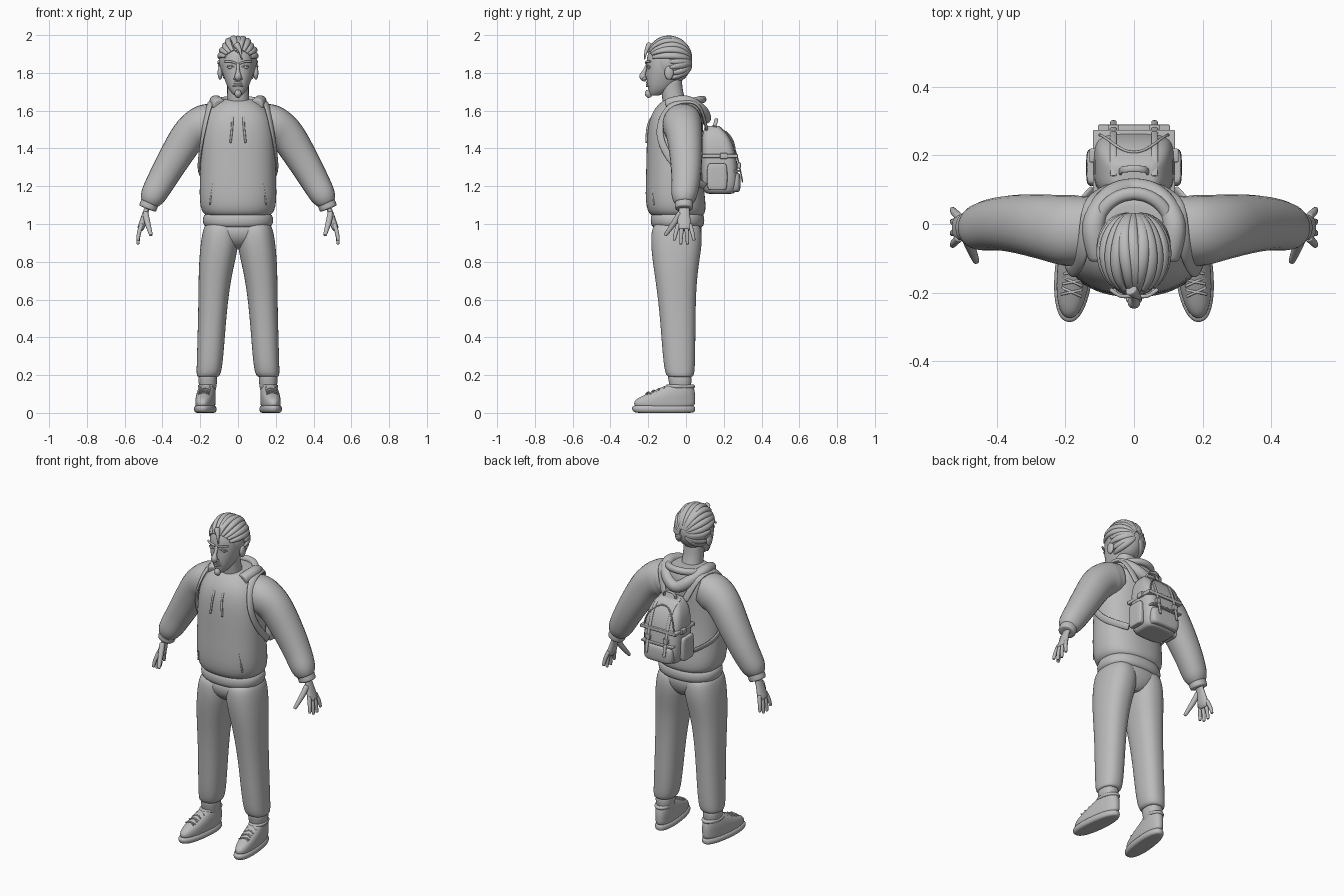
import bpy, bmesh, math, random
from mathutils import Vector, Matrix

random.seed(4)
if "Cube" in bpy.data.objects:
    bpy.data.objects.remove(bpy.data.objects["Cube"], do_unlink=True)

grey = bpy.data.materials.new("plain grey")
grey.use_nodes = True
grey.diffuse_color = (.5, .5, .5, 1)
grey.node_tree.nodes["Principled BSDF"].inputs["Base Color"].default_value = grey.diffuse_color

ORIGIN = (0, 0, 0)
HEAD = (0, -.09, 1.86)
PACK = (0, .18, 1.16)
SIDEWAYS, FORWARD, UPRIGHT = Vector((1, 0, 0)), Vector((0, 1, 0)), Vector((0, 0, 1))


def finish(name, bm, at, level=0, bevel=0):
    """Turn a bmesh into a smooth grey object placed at a point."""
    bmesh.ops.recalc_face_normals(bm, faces=bm.faces)
    for face in bm.faces:
        face.smooth = True
    mesh = bpy.data.meshes.new(name)
    bm.to_mesh(mesh)
    bm.free()
    mesh.materials.append(grey)
    obj = bpy.data.objects.new(name, mesh)
    obj.location = at
    bpy.context.scene.collection.objects.link(obj)
    if bevel:
        modifier = obj.modifiers.new("bevel", "BEVEL")
        modifier.width, modifier.segments = bevel, 3
    if level:
        modifier = obj.modifiers.new("subdivision", "SUBSURF")
        modifier.levels = modifier.render_levels = level
    return obj


def skin(name, rings, at, closed, level):
    """Bridge point rings into one surface with softened ends."""
    def inset(ring):
        middle = sum(ring, Vector()) / len(ring)
        return [point.lerp(middle, .3) for point in ring]
    bm = bmesh.new()
    if not closed:
        rings = [inset(rings[0])] + rings + [inset(rings[-1])]
    loops = [[bm.verts.new(point) for point in ring] for ring in rings]
    if closed:
        loops.append(loops[0])
    else:
        bm.faces.new(loops[0])
        bm.faces.new(loops[-1])
    for low, high in zip(loops, loops[1:]):
        for i in range(len(low)):
            bm.faces.new((low[i - 1], low[i], high[i], high[i - 1]))
    return finish(name, bm, at, level)


def oval(power, count):
    """Points of a unit superellipse."""
    def bend(value):
        return math.copysign(abs(value) ** (2 / power), value)
    angles = [math.tau * (i + .5) / count for i in range(count)]
    return [(bend(math.cos(angle)), bend(math.sin(angle))) for angle in angles]


def spline(rows, steps=3):
    """Smooth curve through every row."""
    curve = []
    for i in range(len(rows) - 1):
        four = rows[max(i - 1, 0)], rows[i], rows[i + 1], rows[min(i + 2, len(rows) - 1)]
        for t in (step / steps for step in range(steps)):
            curve.append([q + t * (r - p + t * (2 * p - 5 * q + 4 * r - s + t * (3 * q - p - 3 * r + s))) / 2
                          for p, q, r, s in zip(*four)])
    return curve + [rows[-1]]


def stack(name, rows, side=1, at=ORIGIN, power=2.3):
    """Level sections: (z, half width, front, back) or (z, inner, outer, front, back)."""
    rings = []
    for z, *across, front, back in rows:
        inner, outer = across if len(across) == 2 else (-across[0], across[0])
        rings.append([Vector((side * (inner + outer + (outer - inner) * u) / 2,
                              (front + back + (back - front) * v) / 2, z))
                      for u, v in oval(power, 24)])
    return skin(name, rings, at, False, 2)


def tube(name, path, radius=None, side=1, at=ORIGIN, axis=FORWARD, thick=1, centre=None, closed=False):
    """Sweep along points; without a radius, each point carries its own. The thin way faces centre."""
    if not closed:
        path = spline(path)
    points = [Vector((side * p[0], p[1], p[2])) for p in path]
    last, rings = len(points) - 1, []
    for i, point in enumerate(points):
        ahead = points[0 if closed and i == last else min(i + 1, last)]
        behind = points[i - 1 if closed else max(i - 1, 0)]
        along = (ahead - behind).normalized()
        guide = along.cross(point - centre) if centre else axis
        wide = (guide - along * guide.dot(along)).normalized()
        deep = along.cross(wide) * thick
        size = radius or path[i][3]
        rings.append([point + (wide * u + deep * v) * size for u, v in oval(2.2, 12)])
    return skin(name, rings, at, closed, 1)


def hoop(width, depth, y, z, tilt):
    """Level oval path, lowered at the front by the tilt."""
    angles = [math.tau * i / 24 for i in range(24)]
    return [(width * math.sin(a), y - depth * math.cos(a), z - tilt * math.cos(a)) for a in angles]


def solid(maker, name, place, size, at, bevel=0, **options):
    """Scaled ball or block."""
    bm = bmesh.new()
    maker(bm, matrix=Matrix.Translation(place) @ Matrix.Diagonal((*size, 1)), **options)
    return finish(name, bm, at, bevel=bevel)


def ball(name, place, radii):
    return solid(bmesh.ops.create_uvsphere, name, place, radii, HEAD, u_segments=24, v_segments=16, radius=1)


def block(name, place, size):
    return solid(bmesh.ops.create_cube, name, place, size, PACK, bevel=.004)


# Hooded top
stack("hoodie_body", [(1.04, .18, -.19, .1), (1.1, .21, -.22, .11), (1.3, .2, -.21, .08),
                      (1.5, .2, -.21, .09), (1.6, .17, -.18, .1), (1.66, .1, -.12, .08)])
stack("hoodie_hem", [(.98, .19, -.19, .1), (1.06, .19, -.19, .1)])
tube("collar", hoop(.11, .11, -.02, 1.64, .02), .02, axis=UPRIGHT, closed=True)
hood = [(.1, -.1, 1.63), (.12, 0, 1.65), (.07, .08, 1.6)]
tube("hood", hood + [(0, .1, 1.56)] + [(-x, y, z) for x, y, z in reversed(hood)], .035, axis=UPRIGHT)

# Trouser seat and neck
stack("trouser_seat", [(.87, .04, -.12, .04), (.92, .17, -.18, .08), (1, .18, -.18, .09)])
tube("neck", [(0, -.04, 1.56, .07), (0, -.07, 1.68, .06), (0, -.08, 1.77, .06)])

# Head and face
stack("head", [(-.18, .02, -.1, -.05), (-.15, .05, -.11, .01), (-.1, .07, -.12, .06),
               (-.04, .09, -.12, .11), (.04, .09, -.12, .12), (.1, .06, -.08, .06)], at=HEAD)
tube("nose", [(0, -.11, -.01, .01), (0, -.13, -.05, .01), (0, -.14, -.08, .02), (0, -.12, -.1, .01)],
     at=HEAD, axis=SIDEWAYS)
for part, z in (("moustache", -.11), ("upper_lip", -.12), ("lower_lip", -.13)):
    tube(part, [(-.03, -.1, z), (0, -.12, z), (.03, -.1, z)], .005, at=HEAD, axis=UPRIGHT)
tube("goatee", [(0, -.11, -.15, .01), (0, -.11, -.17, .02), (0, -.1, -.19, .01)], at=HEAD, axis=SIDEWAYS)

# Hair: a cap covered with swept locks
ball("hair_cap", (0, .01, 0), (.1, .11, .12))
for roll in range(-135, 136, 15):
    start = 22 + .3 * abs(roll) if abs(roll) < 80 else 92
    drift, lift = random.uniform(-.1, .1), random.uniform(.97, 1.03)
    lock = []
    for step in range(9):
        t = math.radians(start + (168 - start) * step / 8)
        a = math.radians(roll) + drift * math.sin(2 * t)
        out = lift * math.sin(t)
        lock.append((.1 * out * math.sin(a), -.12 * math.cos(t), .125 * out * math.cos(a),
                     .006 + .013 * math.sin(math.pi * (step + .5) / 9)))
    tube("hair_lock", lock, at=HEAD, thick=.8, centre=Vector())
tube("forelock", [(-.01, -.1, .09, .02), (.01, -.12, .06, .01), (.02, -.13, .01, .003)], at=HEAD, axis=SIDEWAYS)

# Backpack
stack("backpack_body", [(0, .1, -.08, .08), (.05, .12, -.1, .1), (.2, .12, -.1, .09),
                        (.3, .11, -.1, .06), (.36, .07, -.08, 0)], at=PACK, power=4)
stack("back_pocket", [(.01, .1, 0, .11), (.11, .1, 0, .11)], at=PACK, power=5)
block("pocket_flap", (0, .09, .12), (.21, .04, .01))
block("pack_band", (0, 0, .2), (.24, .19, .02))
arch = [math.pi * i / 12 for i in range(13)]
tube("lid_seam", [(.1 * math.cos(a), .08 - .05 * math.sin(a) ** 3, .2 + .13 * math.sin(a)) for a in arch],
     .004, at=PACK)
tube("carry_handle", [(-.04, -.03, .35), (-.03, -.02, .39), (.03, -.02, .39), (.04, -.03, .35)],
     .01, at=PACK, thick=.5)

for side, tag in ((1, "left_"), (-1, "right_")):
    # Sleeve and cuff
    tube(tag + "sleeve", [(.1, 0, 1.55, .09), (.17, -.02, 1.53, .11), (.25, -.01, 1.48, .1),
                          (.33, 0, 1.36, .09), (.4, 0, 1.24, .08), (.45, -.01, 1.15, .07),
                          (.47, -.01, 1.11, .05)], side=side)
    tube(tag + "cuff", [(.46, -.01, 1.13), (.48, -.01, 1.08)], .05, side)

    # Hand
    wrist = (side * .48, -.01, 1.09)
    tube(tag + "palm", [(-.01, 0, .02, .03), (.01, 0, -.03, .03), (.03, 0, -.1, .04), (.04, 0, -.12, .03)],
         side=side, at=wrist, thick=.5)
    for order, finger in enumerate(("index", "middle", "ring", "little")):
        row = order - 1.5
        tip = -.2 + .01 * row * row
        tube(tag + finger + "_finger", [(.03, .02 * row, -.09, .012), (.045, .03 * row, -.14, .011),
                                        (.05, .035 * row, tip, .008)], side=side, at=wrist)
    tube(tag + "thumb", [(.01, -.02, -.03, .016), (0, -.05, -.08, .016), (-.02, -.1, -.15, .01)],
         side=side, at=wrist, axis=SIDEWAYS)

    # Leg
    stack(tag + "trouser_leg", [(.19, .1, .22, -.1, .04), (.23, .08, .22, -.12, .05), (.55, .06, .21, -.14, .05),
                                (.75, .03, .21, -.17, .06), (.9, -.01, .2, -.19, .09), (1, 0, .18, -.18, .08)], side)
    stack(tag + "ankle_band", [(.1, .12, .2, -.08, .02), (.16, .11, .21, -.09, .03), (.2, .11, .21, -.1, .03)], side)

    # Shoe, toe turned outwards
    foot = (side * .16, 0, 0)
    shoe = [stack(tag + "sole", [(0, .05, -.28, .05), (.02, .06, -.29, .05), (.04, .05, -.29, .05)], at=foot),
            stack(tag + "shoe_upper", [(.03, .05, -.28, .05), (.07, .05, -.28, .05), (.1, .05, -.21, .05),
                                       (.15, .04, -.1, .04)], at=foot),
            tube(tag + "shoe_collar", hoop(.04, .07, -.03, .14, 0), .01, at=foot, axis=UPRIGHT, closed=True)]
    for row in range(4):
        y, z = -.2 + .03 * row, .11 + .01 * row
        for slant in (-.01, .01):
            shoe.append(tube(tag + "lace", [(-.03, y - slant, z - .01), (0, y, z), (.03, y + slant, z - .01)],
                             .004, at=foot))
    for part in shoe:
        part.rotation_euler.z = side * .11

    # Face
    ball(tag + "eye", (side * .04, -.1, -.03), (.016, .016, .011))
    ball(tag + "nostril", (side * .014, -.13, -.09), (.01, .01, .008))
    ball(tag + "ear", (side * .095, 0, -.06), (.013, .024, .036))
    tube(tag + "eyelid", [(.02, -.115, -.03), (.04, -.115, -.02), (.06, -.1, -.03)], .004, side, HEAD, UPRIGHT)
    tube(tag + "eyebrow", [(.01, -.12, -.01), (.04, -.12, 0), (.07, -.1, 0)], .006, side, HEAD, UPRIGHT)

    # Draw cord and pocket seam
    tube(tag + "draw_cord", [(.03, -.15, 1.61), (.03, -.2, 1.53), (.04, -.21, 1.43)], .006, side, axis=SIDEWAYS)
    tube(tag + "pocket_seam", [(.13, -.18, 1.23), (.15, -.17, 1.1)], .005, side, axis=SIDEWAYS)

    # Shoulder strap and pack fittings
    tube(tag + "shoulder_strap", [(.07, .11, 1.5), (.13, .06, 1.64), (.15, -.08, 1.63), (.18, -.14, 1.5),
                                  (.2, -.1, 1.37), (.2, 0, 1.26), (.12, .1, 1.2)],
         .02, side, thick=.4, centre=Vector((0, -.05, 1.35)))
    stack(tag + "side_pocket", [(.02, .1, .14, -.07, .04), (.16, .1, .14, -.07, .04)], side, PACK, power=4)
    tube(tag + "pack_webbing", [(.06, -.04, .36), (.06, .04, .32), (.06, .09, .2), (.06, .12, .06)],
         .01, side, PACK, SIDEWAYS, thick=.4)
    block(tag + "back_buckle", (side * .06, .1, .15), (.03, .02, .03))
    block(tag + "side_buckle", (side * .12, .02, .2), (.02, .04, .03))
